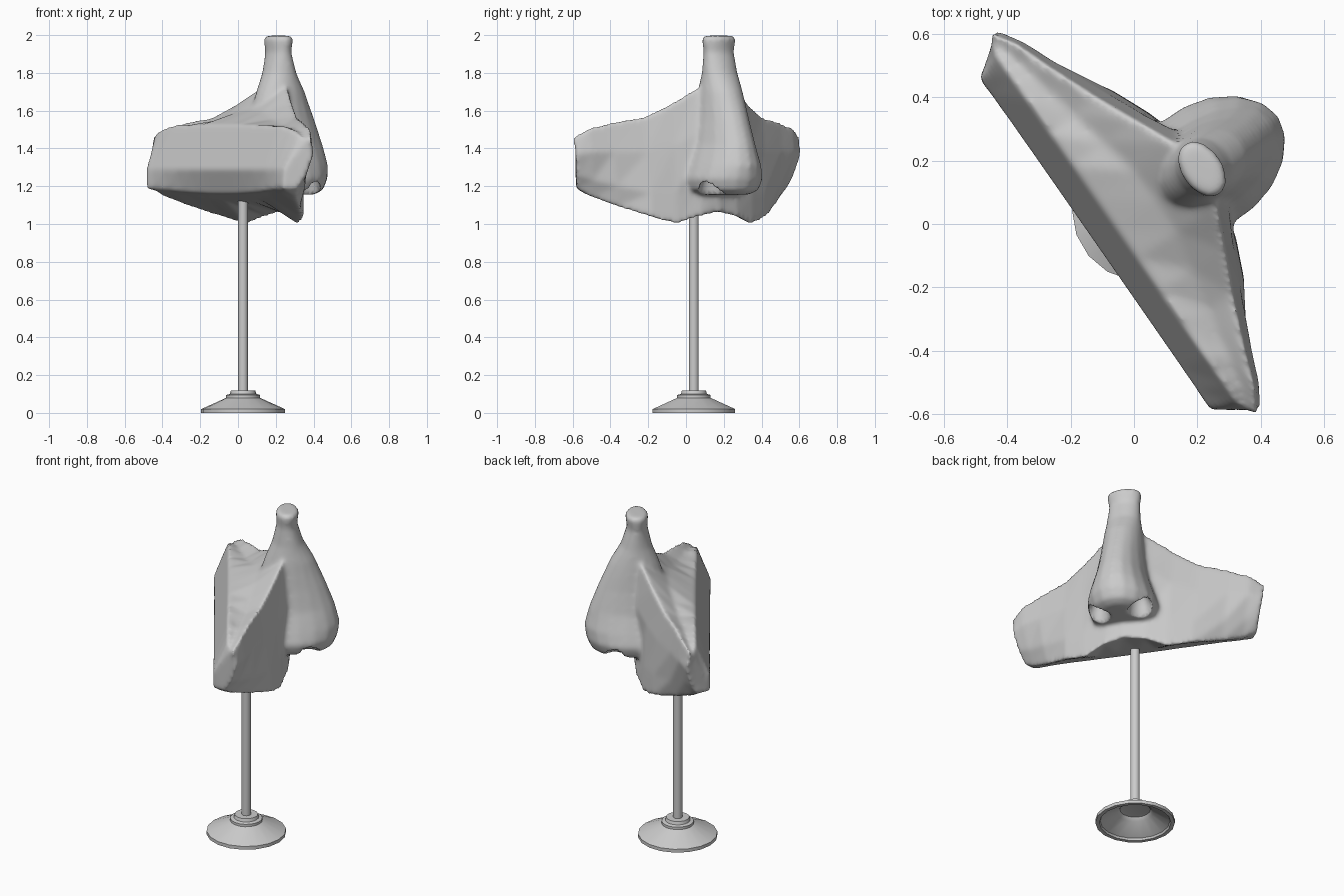
import bpy, bmesh, math
from mathutils import Matrix

if "Cube" in bpy.data.objects:
    bpy.data.objects.remove(bpy.data.objects["Cube"])

TURN = math.radians(-55.2)   # local x = face width, local y = nose direction


def new_object(name, bm):
    bmesh.ops.recalc_face_normals(bm, faces=bm.faces)
    me = bpy.data.meshes.new(name)
    bm.to_mesh(me)
    bm.free()
    ob = bpy.data.objects.new(name, me)
    bpy.context.collection.objects.link(ob)
    for p in me.polygons:
        p.use_smooth = True
    return ob


def loft(bm, rings):
    vs = [[bm.verts.new(p) for p in r] for r in rings]
    n = len(vs[0])
    for a, b in zip(vs, vs[1:]):
        for i in range(n):
            j = (i + 1) % n
            bm.faces.new((a[i], a[j], b[j], b[i]))
    bm.faces.new(vs[0])
    bm.faces.new(vs[-1])


def lathe(name, profile, sides, x, y):
    bm = bmesh.new()
    loft(bm, [[(x + r * math.cos(2 * math.pi * i / sides),
                y + r * math.sin(2 * math.pi * i / sides), z) for i in range(sides)]
              for r, z in profile])
    return new_object(name, bm)


# Cheek slab sections: half width, ridge depth/height, upper, lower, lip depth, lip height
SECTIONS = [
    (0.00, 0.26, 1.74, 0.32, 0.29, 0.29, 1.06),
    (0.12, 0.25, 1.725, 0.29, 0.27, 0.28, 1.04),
    (0.25, 0.19, 1.64, 0.22, 0.235, 0.24, 0.995),
    (0.38, 0.13, 1.57, 0.16, 0.18, 0.185, 1.03),
    (0.55, 0.06, 1.54, 0.085, 0.085, 0.06, 1.09),
    (0.66, 0.02, 1.51, 0.04, 0.01, -0.03, 1.14),
    (0.735, -0.03, 1.46, -0.005, -0.03, -0.07, 1.19),
]


def slab_ring(sec, side):
    u, rn, rz, up, low, ln, lz = sec
    end = max(0.0, (u - 0.6) / 0.135)
    bt = 1.525 - 0.04 * end
    t = (u / 0.735) ** 2
    pts = [(0.86, 0.01 - 0.145 * t, 1.125 + 0.06 * t),      # back rolls under at the middle
           (0.86, -0.085 - 0.055 * t, 1.16 + 0.04 * t),
           (0.87, -0.137, 1.29),
           (0.90, -0.055, bt),
           (0.96, (rn - 0.055) / 2, (rz + bt) / 2 - 0.03),
           (1.0, rn, rz),
           (0.99, up, rz - (rz - lz) * 0.35),
           (0.95, low, rz - (rz - lz) * 0.75),
           (0.92, ln, lz)]
    return [(side * u * (k if u > 0.5 else 0.5 + k / 2) - 0.02, n, z) for k, n, z in pts]


# Nose sections: height, back, front, half width
NOSE = [
    (1.997, 0.225, 0.325, 0.085), (1.98, 0.21, 0.34, 0.100),
    (1.91, 0.215, 0.33, 0.089), (1.80, 0.19, 0.365, 0.097),
    (1.70, 0.15, 0.425, 0.110), (1.55, 0.10, 0.49, 0.125),
    (1.42, 0.08, 0.54, 0.145), (1.31, 0.06, 0.568, 0.180),
    (1.24, 0.06, 0.560, 0.200), (1.18, 0.12, 0.535, 0.178),
    (1.155, 0.24, 0.49, 0.120),
]


def nose_ring(z, back, front, w, sides=18):
    c = 0.275 if z > 1.85 else 0.29
    ring = []
    for i in range(sides):
        a = 2 * math.pi * i / sides
        s = math.cos(a)
        ring.append((-0.02 + w * math.sin(a), c + s * (front - c if s > 0 else c - back), z))
    return ring


# Face fragment with nose
bm = bmesh.new()
loft(bm, [slab_ring(s, -1) for s in reversed(SECTIONS[1:])] + [slab_ring(s, 1) for s in SECTIONS])
loft(bm, [nose_ring(*s) for s in NOSE])
face = new_object("nose_and_cheeks", bm)
face.rotation_euler.z = TURN

# Nostril cutter
bm = bmesh.new()
for side in (-1, 1):
    m = (Matrix.Translation((-0.02 + side * 0.118, 0.385, 1.175))
         @ Matrix.Rotation(side * 0.5, 4, 'Z') @ Matrix.Diagonal((0.062, 0.075, 0.12, 1)))
    bmesh.ops.create_uvsphere(bm, u_segments=16, v_segments=10, radius=1, matrix=m)
cutter = new_object("nostril_cutter", bm)
cutter.rotation_euler.z = TURN
cutter.hide_render = True

# Fuse the volumes, cut the nostrils and soften the joins
rm = face.modifiers.new("fuse", 'REMESH')
rm.mode = 'VOXEL'
rm.voxel_size = 0.012
rm.use_smooth_shade = True
cut = face.modifiers.new("nostrils", 'BOOLEAN')
cut.operation = 'DIFFERENCE'
cut.object = cutter
sm = face.modifiers.new("soften", 'SMOOTH')
sm.factor = 0.5
sm.iterations = 10
bpy.context.view_layer.objects.active = face
face.select_set(True)
for name in ("fuse", "nostrils", "soften"):
    bpy.ops.object.modifier_apply(modifier=name)
bpy.data.objects.remove(cutter)
for p in face.data.polygons:
    p.use_smooth = True
face.select_set(False)

# Stand: hollow foot and pole
foot = lathe("stand_foot", [(0.06, 0.09), (0.085, 0.085), (0.10, 0.065), (0.195, 0.012), (0.20, 0.0),
                            (0.222, 0.0), (0.222, 0.02), (0.10, 0.075), (0.09, 0.08),
                            (0.09, 0.095), (0.07, 0.10), (0.065, 0.118)], 18, 0.027, 0.042)
pole = lathe("stand_pole", [(0.026, 0.095), (0.026, 1.2)], 14, 0.027, 0.042)
for ob in (foot, pole):
    bpy.ops.object.select_all(action='DESELECT')
    ob.select_set(True)
    bpy.context.view_layer.objects.active = ob
    bpy.ops.object.shade_smooth_by_angle(angle=math.radians(35))
